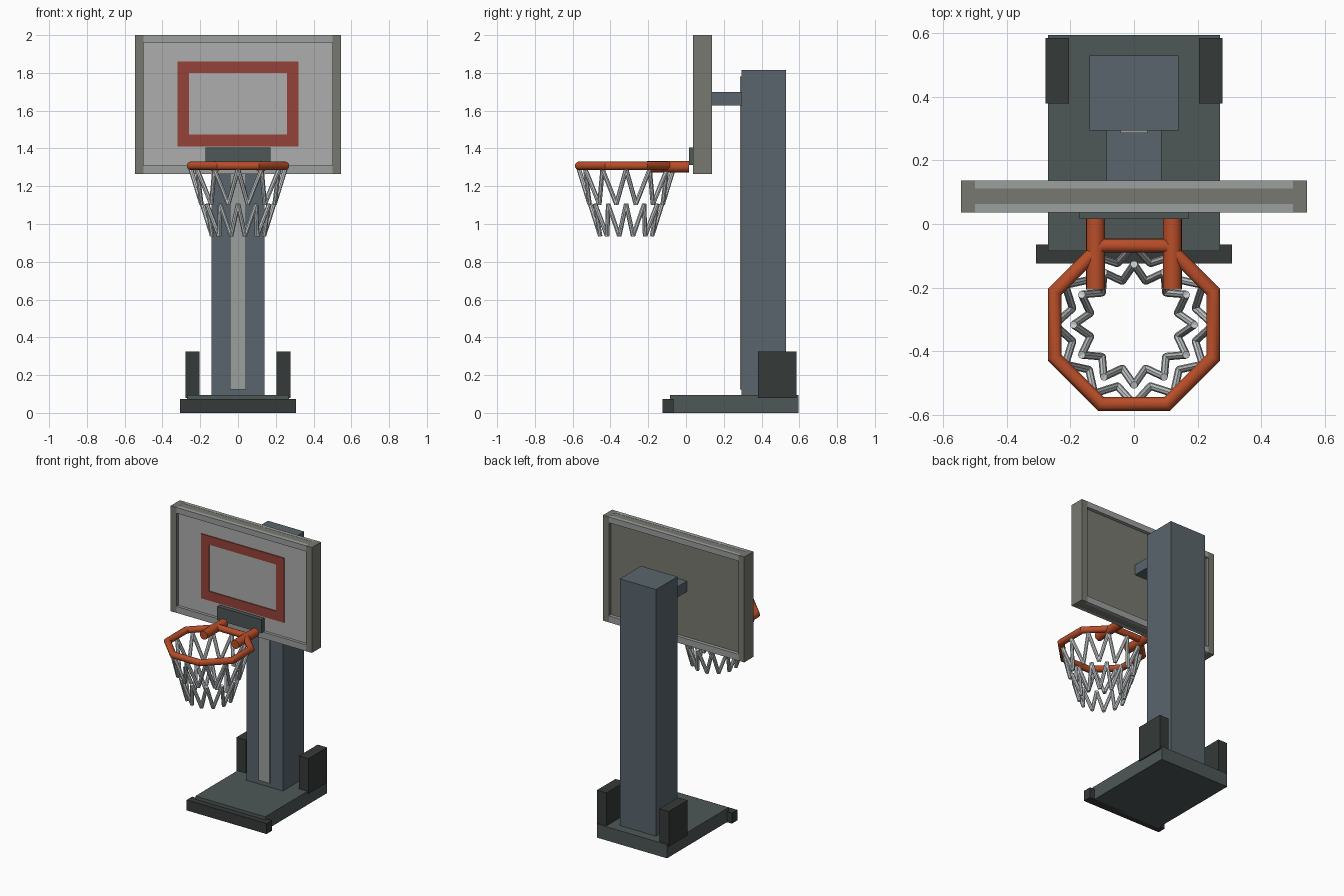
import bpy, bmesh
from math import sin, cos, radians, pi
from mathutils import Vector

if "Cube" in bpy.data.objects:
    bpy.data.objects.remove(bpy.data.objects["Cube"])


def material(name, rgb):
    m = bpy.data.materials.new(name)
    m.diffuse_color = (*rgb, 1)
    m.use_nodes = True
    m.node_tree.nodes["Principled BSDF"].inputs["Base Color"].default_value = m.diffuse_color
    return m


STEEL = material("steel", (0.10, 0.13, 0.15))
BASE = material("base_grey", (0.075, 0.095, 0.095))
DARK = material("dark_rubber", (0.035, 0.042, 0.04))
FRAME = material("frame_grey", (0.19, 0.19, 0.165))
TRIM = material("trim_grey", (0.33, 0.35, 0.34))
GLASS = material("board_face", (0.42, 0.42, 0.42))
RED = material("target_red", (0.30, 0.055, 0.04))
ORANGE = material("rim_orange", (0.48, 0.075, 0.022))
CORD = material("net_cord", (0.60, 0.64, 0.65))


def finish(name, bm, mat, smooth=False):
    bmesh.ops.recalc_face_normals(bm, faces=bm.faces)
    me = bpy.data.meshes.new(name)
    bm.to_mesh(me)
    bm.free()
    ob = bpy.data.objects.new(name, me)
    bpy.context.collection.objects.link(ob)
    me.materials.append(mat)
    if smooth:
        bpy.context.view_layer.objects.active = ob
        ob.select_set(True)
        bpy.ops.object.shade_smooth_by_angle(angle=radians(35))
        ob.select_set(False)
    return ob


def add_box(bm, x, y, z):
    vs = bmesh.ops.create_cube(bm, size=1)["verts"]
    for v in vs:
        v.co = Vector([(r[0] + r[1]) / 2 + c * (r[1] - r[0])
                       for r, c in zip((x, y, z), v.co)])


def box(name, x, y, z, mat):
    bm = bmesh.new()
    add_box(bm, x, y, z)
    return finish(name, bm, mat)


def add_rod(bm, a, b, r, sides):
    a, b = Vector(a), Vector(b)
    d = b - a
    vs = bmesh.ops.create_cone(bm, cap_ends=True, segments=sides, radius1=r,
                               radius2=r, depth=d.length)["verts"]
    rot = d.to_track_quat('Z', 'Y')
    for v in vs:
        v.co = rot @ v.co + (a + b) / 2


# base, front bumper and rear side blocks
box("base", (-.27, .27), (-.085, .595), (0, .095), BASE)
box("front_bumper", (-.308, .308), (-.125, -.065), (0, .073), DARK)
for side, s in (("left", -1), ("right", 1)):
    box(side + "_side_block", sorted((s * .205, s * .278)), (.38, .585), (.08, .325), DARK)

# post with front strip, and arm to the board
box("post", (-.14, .14), (.295, .53), (.09, 1.815), STEEL)
box("post_strip", (-.043, .043), (.286, .30), (.125, 1.78), TRIM)
box("board_arm", (-.086, .086), (.11, .30), (1.627, 1.70), STEEL)

# backboard: slab, pale face, side bars, front and back trim bars
box("board_panel", (-.505, .505), (.062, .113), (1.266, 1.999), FRAME)
box("board_face", (-.505, .505), (.056, .07), (1.30, 1.97), GLASS)
for side, s in (("left", -1), ("right", 1)):
    box(side + "_board_bar", sorted((s * .5, s * .545)), (.036, .137), (1.265, 2.0), FRAME)
for end, z in (("top", (1.96, 2.0)), ("bottom", (1.265, 1.31))):
    for face, y in (("front", (.036, .063)), ("back", (.112, .137))):
        box(f"{end}_{face}_trim", (-.5, .5), y, z, TRIM)

# target rectangle on the board
bm = bmesh.new()
for s in (-1, 1):
    add_box(bm, sorted((s * .26, s * .32)), (.049, .058), (1.41, 1.86))
for z in ((1.41, 1.475), (1.80, 1.86)):
    add_box(bm, (-.26, .26), (.049, .058), z)
finish("target_rectangle", bm, RED)

# rim mount plate and two rods
box("rim_plate", (-.172, .172), (.015, .045), (1.312, 1.405), BASE)
for side, s in (("left", -1), ("right", 1)):
    bm = bmesh.new()
    add_rod(bm, (s * .121, .017, 1.303), (s * .121, -.206, 1.303), .03, 16)
    finish(side + "_rim_rod", bm, ORANGE, True)

# eight-sided rim
CY, RZ, N, M = -.317, 1.308, 8, 14
bm = bmesh.new()
rings = []
for i in range(N):
    a = radians(22.5) + 2 * pi * i / N
    rings.append([bm.verts.new(((.27 + .0235 * cos(t)) * cos(a),
                                CY + (.27 + .0235 * cos(t)) * sin(a),
                                RZ + .0225 * sin(t)))
                  for t in (2 * pi * j / M for j in range(M))])
for i in range(N):
    p, q = rings[i], rings[(i + 1) % N]
    for j in range(M):
        k = (j + 1) % M
        bm.faces.new((p[j], q[j], q[k], p[k]))
finish("rim", bm, ORANGE, True)


# net: two zigzag tiers of cords
def polar(r, deg, z):
    return (r * cos(radians(deg)), CY + r * sin(radians(deg)), z)


for name, r0, z0, r1, z1 in (("upper_net", .25, 1.29, .20, 1.105),
                             ("lower_net", .19, 1.105, .142, .937)):
    bm = bmesh.new()
    for i in range(12):
        for s in (-15, 15):
            add_rod(bm, polar(r0, i * 30, z0), polar(r1, i * 30 + s, z1), .012, 8)
    finish(name, bm, CORD, True)
